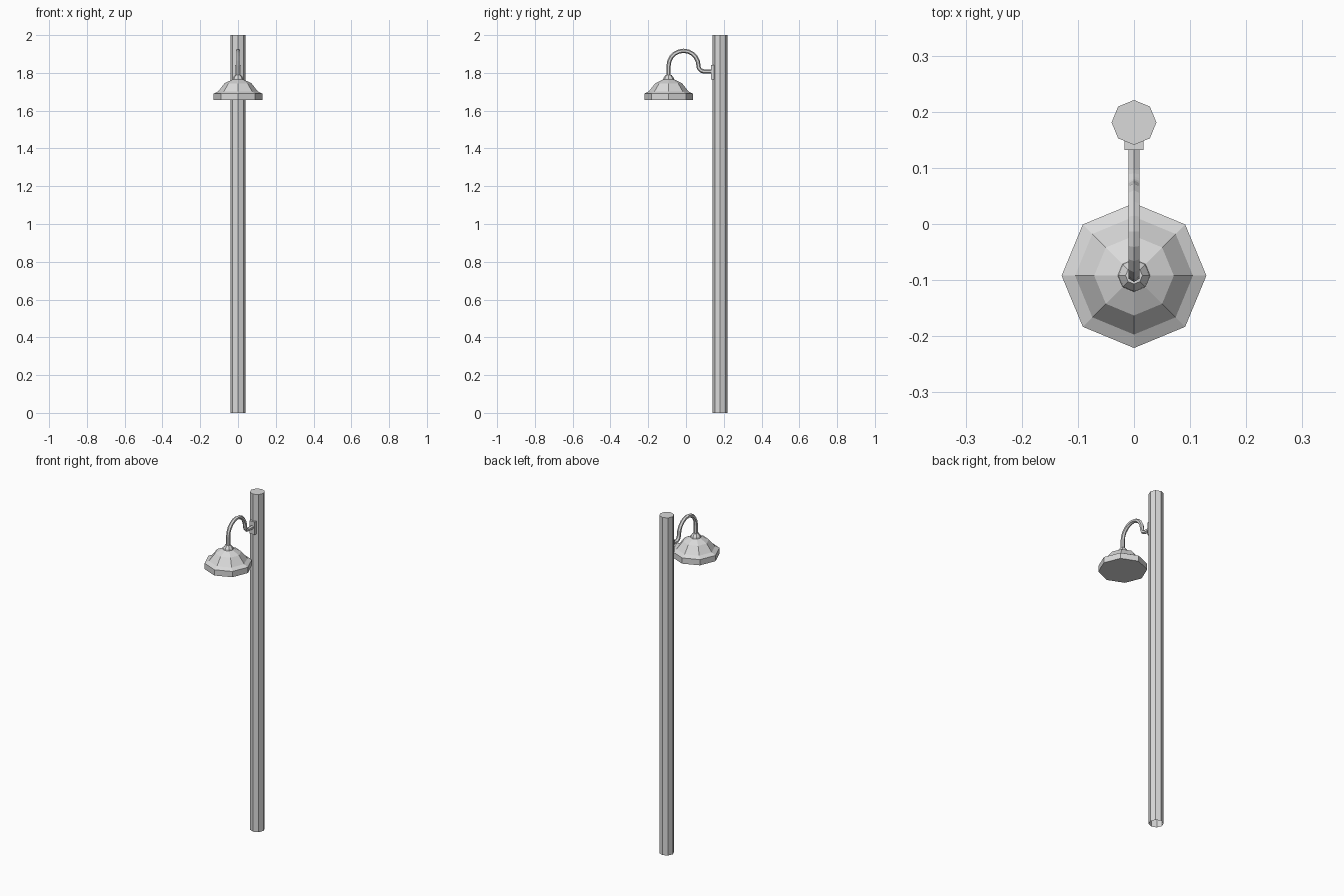
import bpy, bmesh, math
from mathutils import Matrix

cube = bpy.data.objects.get("Cube")
if cube:
    bpy.data.objects.remove(cube, do_unlink=True)

SIDES = 8
POST_Y, LAMP_Y = 0.181, -0.092

# One light grey for every part
metal = bpy.data.materials.new("light_grey_metal")
metal.use_nodes = True
GREY = (0.7, 0.7, 0.7, 1)
metal.diffuse_color = GREY
metal.node_tree.nodes["Principled BSDF"].inputs["Base Color"].default_value = GREY


def add_mesh(name, bm):
    bmesh.ops.recalc_face_normals(bm, faces=bm.faces)
    mesh = bpy.data.meshes.new(name)
    bm.to_mesh(mesh)
    bm.free()
    mesh.materials.append(metal)
    obj = bpy.data.objects.new(name, mesh)
    bpy.context.collection.objects.link(obj)


def skin(bm, rings):
    """Join successive rings of vertices with quads."""
    for low, high in zip(rings, rings[1:]):
        for i in range(len(low)):
            j = (i + 1) % len(low)
            bm.faces.new((low[i], low[j], high[j], high[i]))


def lathe(name, profile, y, closed_base=True):
    """Flat-sided solid from (radius, height) pairs, bottom to top."""
    bm = bmesh.new()
    angles = [math.tau * i / SIDES for i in range(SIDES)]
    rings = [[bm.verts.new((r * math.cos(a), y + r * math.sin(a), z)) for a in angles]
             for r, z in profile]
    skin(bm, rings)
    bm.faces.new(rings[-1])
    if closed_base:
        bm.faces.new(rings[0][::-1])
    add_mesh(name, bm)


# Hollow post, open at the ground
lathe("post", [(0.04, 0), (0.04, 2)], POST_Y, closed_base=False)

# Stepped shade with a flat underside
lathe("lamp_shade",
      [(0.129, 1.656), (0.129, 1.69), (0.105, 1.702), (0.071, 1.745), (0.03, 1.765)],
      LAMP_Y)

# Collar joining shade and arm
lathe("shade_collar", [(0.03, 1.76), (0.027, 1.774), (0.015, 1.79)], LAMP_Y)

# Wall plate on the front of the post
bm = bmesh.new()
bmesh.ops.create_cube(bm, size=1, matrix=Matrix.Translation((0, 0.141, 1.804))
                      @ Matrix.Diagonal((0.034, 0.018, 0.076, 1)))
add_mesh("mounting_plate", bm)

# Gooseneck arm path as (y, z, heading): upright, half circle, quarter turn into the plate
BEND, TURN, TOP_Z = 0.079, 0.03, 1.838
path = [(LAMP_Y, 1.78, math.pi / 2)]
for i in range(11):
    a = math.pi * (1 - i / 10)
    path.append((LAMP_Y + BEND + BEND * math.cos(a), TOP_Z + BEND * math.sin(a), a - math.pi / 2))
turn_y = LAMP_Y + 2 * BEND + TURN
for i in range(1, 6):
    a = math.pi * (1 + i / 10)
    path.append((turn_y + TURN * math.cos(a), TOP_Z + TURN * math.sin(a), a + math.pi / 2 - math.tau))
path.append((0.138, TOP_Z - TURN, 0))

# Six-sided tube along the path, with an edge along its crown
TUBE, TUBE_SIDES = 0.0112, 6
bm = bmesh.new()
rings = []
for y, z, heading in path:
    ring = []
    for i in range(TUBE_SIDES):
        a = math.tau * i / TUBE_SIDES
        out = TUBE * math.cos(a)
        ring.append(bm.verts.new((TUBE * math.sin(a),
                                  y - out * math.sin(heading),
                                  z + out * math.cos(heading))))
    rings.append(ring)
skin(bm, rings)
bm.faces.new(rings[0][::-1])
bm.faces.new(rings[-1])
add_mesh("gooseneck_arm", bm)
